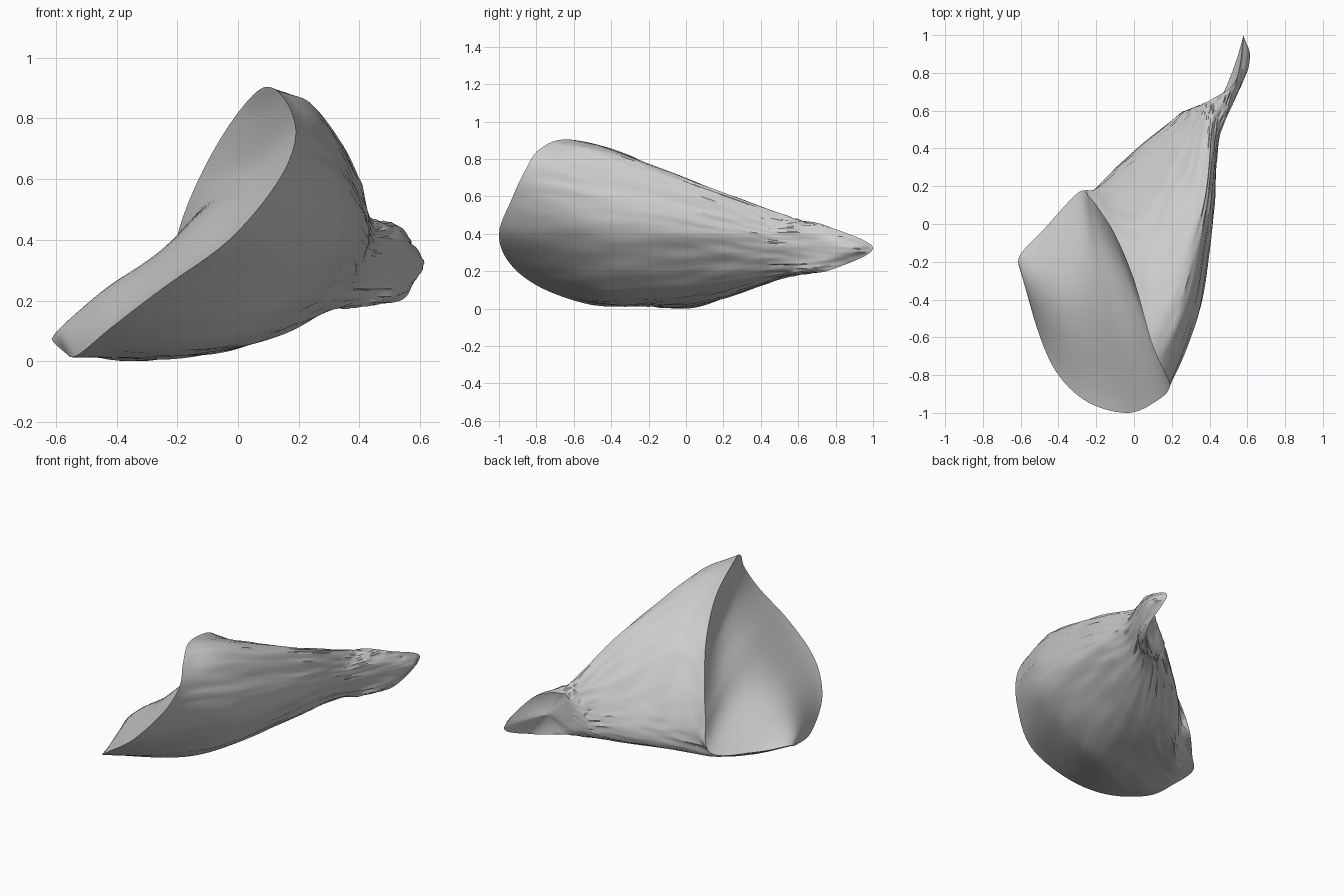
import bpy, bmesh, math
from mathutils import Vector, noise

if "Cube" in bpy.data.objects:
    bpy.data.objects.remove(bpy.data.objects["Cube"])

COLS = 96     # columns around the body
STEPS = 10    # rows between two guide rings

# Guide rings from the big cut face to the stem; each starts at the top ridge
# and runs down the right side, under the belly and up the left flank.
face_rim = [(.09, -.62, .905), (.16, -.78, .855), (.19, -.86, .74), (.13, -.93, .59),
            (-.03, -1, .4), (-.25, -.94, .24), (-.42, -.77, .11), (-.53, -.5, .02),
            (-.57, -.3, .03), (-.61, -.18, .08), (-.47, -.02, .06), (-.29, .17, .08),
            (-.235, .14, .28), (-.18, .07, .48), (-.1, -.06, .66), (0, -.3, .82)]
belly = [(.22, -.4, .845), (.32, -.48, .68), (.31, -.47, .4), (-.02, -.4, .07),
         (-.36, -.16, .01), (-.28, .08, .03), (-.14, .21, .25), (.04, -.01, .63)]
waist = [(.36, .12, .65), (.415, .1, .52), (.405, .1, .37), (.2, .08, .13),
         (-.05, .1, .035), (-.08, .3, .11), (.03, .36, .29), (.21, .27, .52)]
neck = [(.405, .5, .51), (.44, .45, .44), (.44, .45, .34), (.36, .47, .2),
        (.25, .5, .16), (.21, .55, .2), (.25, .57, .31), (.33, .55, .44)]
stem = [(.41, .6, .475), (.5, .62, .44), (.605, .83, .325), (.49, .63, .21),
        (.35, .59, .18), (.285, .6, .225), (.3, .61, .32), (.35, .61, .42)]
stem_rim = [(.41, .66, .46), (.54, .76, .44), (.58, 1, .325), (.55, .78, .21),
            (.43, .65, .195), (.37, .63, .24), (.355, .63, .32), (.37, .64, .41)]
# height of the inner face above straight lines across it, peak to lower corner
face_bulge = [0, -.03, -.05, .03, .14, .2, .15, .05, 0]


def spline(a, b, c, d, t):
    return (b * 2 + (c - a) * t + (a * 2 - b * 5 + c * 4 - d) * t * t
            + (b * 3 - a - c * 3 + d) * t ** 3) * .5


def closed_curve(points):
    pts = [Vector(p) for p in points]
    n = len(pts)
    out = []
    for k in range(COLS):
        u = k / COLS * n
        i = int(u)
        out.append(spline(pts[i - 1], pts[i], pts[(i + 1) % n], pts[(i + 2) % n], u - i))
    return out


def bridge(bm, lower, upper):
    for k in range(COLS):
        j = (k + 1) % COLS
        bm.faces.new((lower[k], lower[j], upper[j], upper[k]))


def hollow_cap(bm, rim, depth, rows=8):
    # dished face that fills a rim, sunk by the depth vector
    centre = sum((v.co for v in rim), Vector()) / COLS
    last = rim
    for r in range(1, rows):
        s = 1 - r / rows
        row = [bm.verts.new(centre + (v.co - centre) * s + depth * (1 - s * s)) for v in rim]
        bridge(bm, last, row)
        last = row
    tip = bm.verts.new(centre + depth)
    for k in range(COLS):
        bm.faces.new((last[k], last[(k + 1) % COLS], tip))


def swept_cap(bm, rim, bulge, cuts=20):
    # face made of arcs running from the front half of the rim to the back half
    half = COLS // 2
    n = len(bulge) - 1
    last = None
    for k in range(1, half):
        u = k / half * n
        i = int(u)
        b = [bulge[max(0, min(n, i + o))] for o in (-1, 0, 1, 2)]
        h = spline(*b, u - i)
        front, back = rim[k], rim[COLS - k]
        arc = [front]
        for c in range(1, cuts):
            t = c / cuts
            p = front.co.lerp(back.co, t)
            p.z += h * math.sin(math.pi * t ** 1.25)
            arc.append(bm.verts.new(p))
        arc.append(back)
        for c in range(cuts):
            if last:
                bm.faces.new((last[c], last[c + 1], arc[c + 1], arc[c]))
            else:
                bm.faces.new((rim[0], arc[c + 1], arc[c]))
        last = arc
    for c in range(cuts):
        bm.faces.new((last[c], last[c + 1], rim[half]))


# Body skin lofted through the guide rings, with fine lengthwise wrinkles
rings = [closed_curve(r) for r in (face_rim, belly, waist, neck, stem, stem_rim)]
last_ring = len(rings) - 1
bm = bmesh.new()
rows = []
for q in range(last_ring * STEPS + 1):
    i = min(q // STEPS, last_ring - 1)
    t = q / STEPS - i
    row = []
    for k in range(COLS):
        a, b, c, d = (rings[max(0, min(last_ring, i + o))][k] for o in (-1, 0, 1, 2))
        row.append(spline(a, b, c, d, t))
    centre = sum(row, Vector()) / COLS
    fade = min(1, q / 3, (last_ring * STEPS - q) / 3)
    verts = []
    for k, p in enumerate(row):
        ang = 2 * math.pi * k / COLS
        wrinkle = noise.noise(Vector((10 * math.cos(ang), 10 * math.sin(ang), q * .2)))
        out = (p - centre).normalized()
        verts.append(bm.verts.new(p + out * wrinkle * .01 * fade))
    rows.append(verts)
for lower, upper in zip(rows, rows[1:]):
    bridge(bm, lower, upper)

# Smooth inner face and the scar at the stem tip
swept_cap(bm, rows[0], face_bulge)
hollow_cap(bm, rows[-1], Vector((.025, -.02, 0)))
bmesh.ops.recalc_face_normals(bm, faces=bm.faces)

# Stand it on the ground
low = min(v.co.z for v in bm.verts)
bmesh.ops.translate(bm, verts=bm.verts, vec=(0, 0, -low))

mesh = bpy.data.meshes.new("clove")
bm.to_mesh(mesh)
bm.free()
clove = bpy.data.objects.new("clove", mesh)
bpy.context.collection.objects.link(clove)
grey = bpy.data.materials.new("pale grey")
grey.diffuse_color = (.6, .6, .6, 1)
grey.use_nodes = True
grey.node_tree.nodes["Principled BSDF"].inputs["Base Color"].default_value = grey.diffuse_color
mesh.materials.append(grey)

bpy.context.view_layer.objects.active = clove
clove.select_set(True)
bpy.ops.object.shade_smooth_by_angle(angle=math.radians(35))
